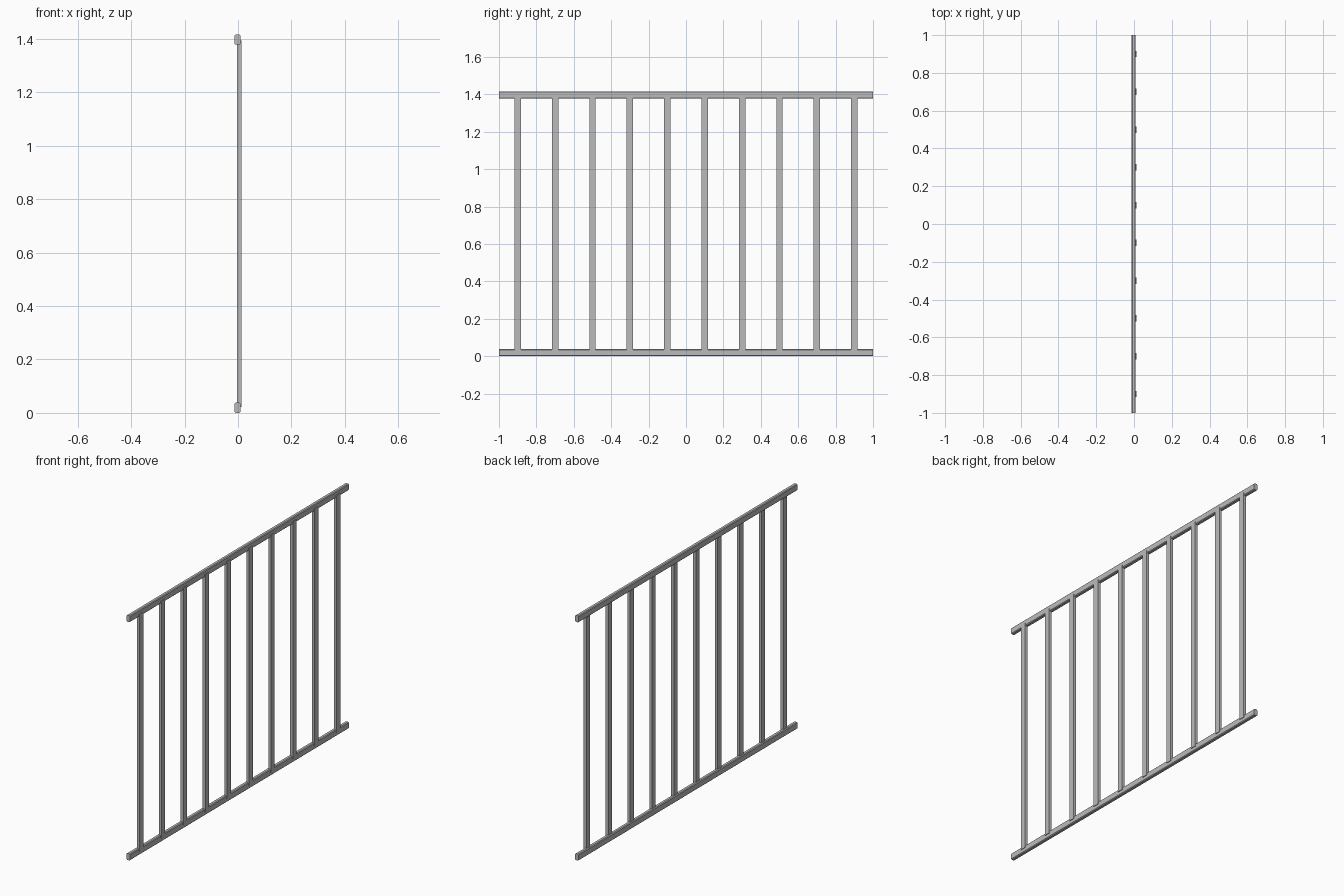
import bpy

old = bpy.data.objects.get("Cube")
if old:
    bpy.data.objects.remove(old, do_unlink=True)

steel = bpy.data.materials.new("grey steel")
steel.use_nodes = True
GREY = (0.5, 0.5, 0.5, 1)
steel.diffuse_color = GREY
steel.node_tree.nodes["Principled BSDF"].inputs["Base Color"].default_value = GREY

LENGTH, HEIGHT = 2.0, 1.416
RAIL_X, RAIL_W, RAIL_H = -0.002, 0.022, 0.038
POST_X, POST_D, POST_W = 0.004, 0.017, 0.034
POST_LOW, POST_HIGH = 0.022, 1.394


def prism(name, profile, axis, start, end):
    """Extrude a closed 2D profile along y or z."""
    def place(a, b, t):
        return (a, t, b) if axis == "y" else (a, b, t)
    n = len(profile)
    verts = [place(a, b, t) for t in (start, end) for a, b in profile]
    faces = [list(range(n)), list(range(n, 2 * n))]
    faces += [[i, (i + 1) % n, n + (i + 1) % n, n + i] for i in range(n)]
    mesh = bpy.data.meshes.new(name)
    mesh.from_pydata(verts, [], faces)
    mesh.materials.append(steel)
    obj = bpy.data.objects.new(name, mesh)
    bpy.context.collection.objects.link(obj)
    # consistent outward normals
    import bmesh
    bm = bmesh.new()
    bm.from_mesh(mesh)
    bmesh.ops.recalc_face_normals(bm, faces=bm.faces)
    bm.to_mesh(mesh)
    bm.free()
    return obj


def chamfered(cx, cy, w, h, c):
    """Rectangle with cut corners."""
    x, y = w / 2, h / 2
    pts = [(x - c, -y), (x, c - y), (x, y - c), (x - c, y),
           (c - x, y), (-x, y - c), (-x, c - y), (c - x, -y)]
    return [(cx + a, cy + b) for a, b in pts]


# horizontal rails
for name, z in (("bottom_rail", RAIL_H / 2), ("top_rail", HEIGHT - RAIL_H / 2)):
    prism(name, chamfered(RAIL_X, z, RAIL_W, RAIL_H, 0.004), "y",
          -LENGTH / 2, LENGTH / 2)

# upright bars, standing slightly proud of the rails
for i in range(10):
    y = -0.9 + 0.2 * i
    a, b = POST_D / 2, POST_W / 2
    outline = [(POST_X - a, y - b), (POST_X + a, y - b),
               (POST_X + a, y + b), (POST_X - a, y + b)]
    prism(f"bar_{i + 1}", outline, "z", POST_LOW, POST_HIGH)
